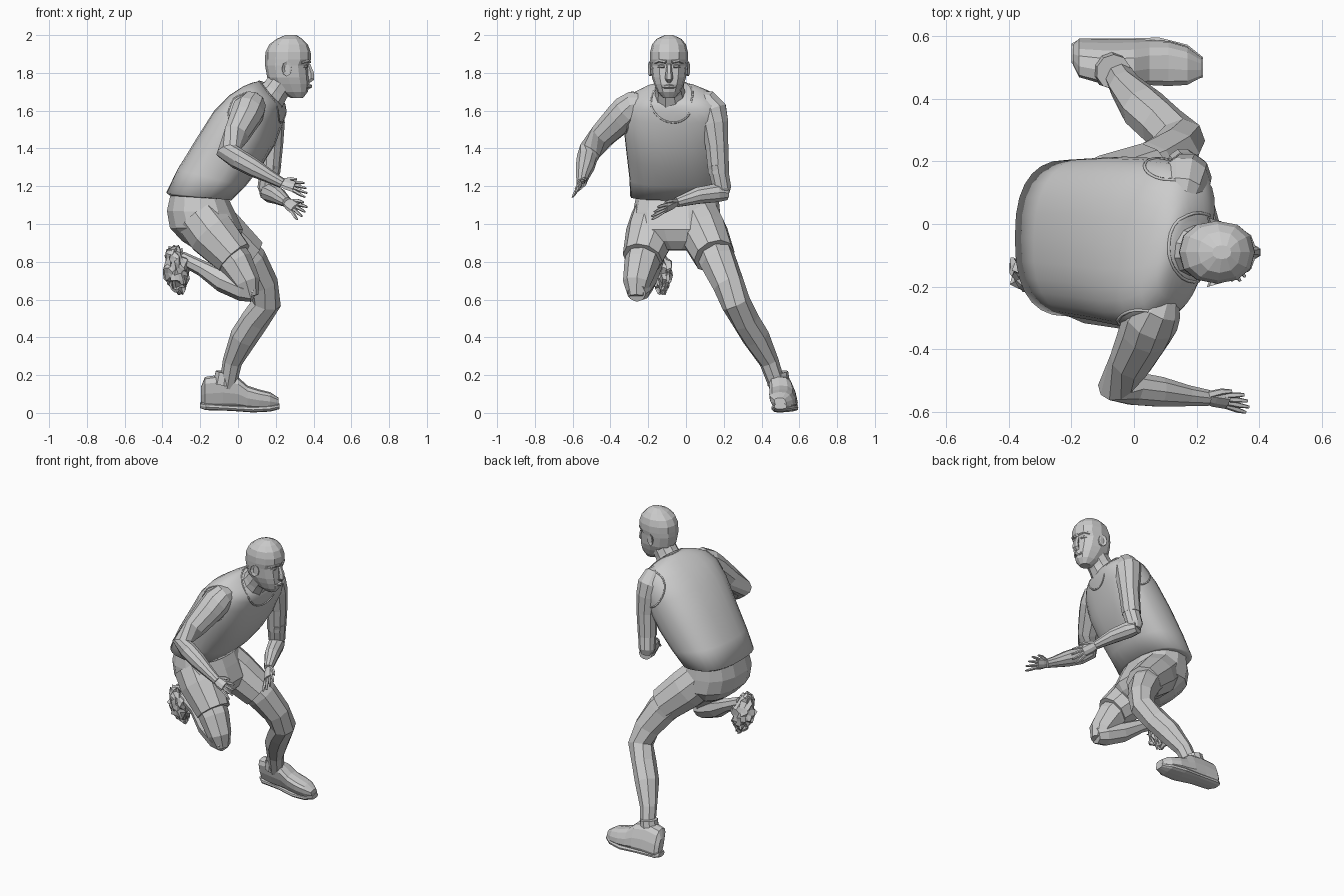
import bpy, bmesh, random
from math import cos, sin, pi
from mathutils import Vector as V
from mathutils.bvhtree import BVHTree

random.seed(4)


def spow(t, p):
    return (abs(t) ** p) * (1 if t >= 0 else -1)


def skin(bm, rings, n=8, p=1.0):
    """Loft closed rings given as (centre, half-width vector, half-depth vector)."""
    loops = []
    for c, u, v in rings:
        loops.append([bm.verts.new(c + u * spow(cos(2 * pi * i / n), p) + v * spow(sin(2 * pi * i / n), p))
                      for i in range(n)])
    for a, b in zip(loops, loops[1:]):
        for i in range(n):
            j = (i + 1) % n
            bm.faces.new((a[i], a[j], b[j], b[i]))
    bm.faces.new(loops[0][::-1])
    bm.faces.new(loops[-1])


def tube(bm, pts, n=8, flat=1.0, side=(0, 1, 0)):
    """Limb through (x, y, z, radius) points; rings lie square to the path."""
    ps = [V(q[:3]) for q in pts]
    rings = []
    for i, q in enumerate(pts):
        d = V((0, 0, 0))
        if i > 0:
            d += (ps[i] - ps[i - 1]).normalized()
        if i < len(ps) - 1:
            d += (ps[i + 1] - ps[i]).normalized()
        d.normalize()
        u = V(side) - d * d.dot(V(side))
        u.normalize()
        rings.append((ps[i], u * q[3], d.cross(u) * q[3] * flat))
    skin(bm, rings, n)


def finish(name, bm, smooth=False):
    bmesh.ops.recalc_face_normals(bm, faces=bm.faces)
    me = bpy.data.meshes.new(name)
    bm.to_mesh(me)
    bm.free()
    ob = bpy.data.objects.new(name, me)
    bpy.context.collection.objects.link(ob)
    if smooth:
        me.shade_smooth()
    return ob


def limb(name, *paths, n=8, side=(0, 1, 0)):
    bm = bmesh.new()
    for pts in paths:
        tube(bm, pts, n, 1, side)
    return finish(name, bm)


def profile(name, rows, n=12, p=0.85, smooth=False):
    """Body mass from rows (back x, back z, front x, front z, centre y, half-width, twist)."""
    bm = bmesh.new()
    rings = []
    for bx, bz, fx, fz, yc, hw, tw in rows:
        rings.append((V(((bx + fx) / 2, yc, (bz + fz) / 2)), V((tw, hw, 0)),
                      V(((fx - bx) / 2, 0, (fz - bz) / 2))))
    skin(bm, rings, n, p)
    return finish(name, bm, smooth)


# Sleeveless shirt leaning forward, shoulders twisted
shirt_rows = [(-.36, 1.15, -.06, 1.13, -.045, .235, 0), (-.38, 1.165, -.035, 1.125, -.045, .25, 0),
              (-.32, 1.29, .04, 1.20, -.045, .255, .01), (-.22, 1.45, .12, 1.30, -.05, .265, .02),
              (-.12, 1.60, .19, 1.42, -.06, .27, .035), (-.03, 1.685, .225, 1.53, -.065, .262, .05),
              (.04, 1.73, .24, 1.59, -.07, .225, .05), (.085, 1.75, .24, 1.625, -.075, .165, .035),
              (.12, 1.757, .235, 1.645, -.075, .09, .02)]
shirt = profile("shirt", shirt_rows, 28, .8, True)

# Neckline and armhole trims laid on the shirt surface
bm = bmesh.new()
bm.from_mesh(shirt.data)
tree = BVHTree.FromBMesh(bm)
bm.free()


def trim(name, c, u, v):
    cu = bpy.data.curves.new(name, 'CURVE')
    cu.dimensions = '3D'
    cu.bevel_depth = .005
    cu.bevel_resolution = 1
    sp = cu.splines.new('POLY')
    sp.points.add(27)
    sp.use_cyclic_u = True
    for i, pt in enumerate(sp.points):
        a = 2 * pi * i / 28
        hit = tree.find_nearest(V(c) + V(u) * cos(a) + V(v) * sin(a))[0]
        pt.co = (*hit, 1)
    bpy.context.collection.objects.link(bpy.data.objects.new(name, cu))


trim("neckline", (.18, -.075, 1.645), (0, .105, 0), (.07, 0, -.115))
trim("right_armhole", (.05, -.33, 1.60), (.09, 0, .06), (-.06, .03, .11))
trim("left_armhole", (.14, .20, 1.60), (.09, 0, .06), (-.06, -.03, .11))

# Shorts: seat plus two flared legs
profile("shorts_seat", [(-.355, 1.18, -.06, 1.16, -.045, .215, 0), (-.38, 1.07, -.01, 1.06, -.05, .23, 0),
                        (-.365, .98, .03, .97, -.05, .235, 0), (-.30, .91, .01, .91, -.05, .18, 0),
                        (-.22, .86, -.03, .865, -.05, .09, 0)], 14)
limb("right_shorts_leg", [(-.21, -.16, 1.04, .13), (-.14, -.185, .95, .135), (-.02, -.23, .82, .108)], n=10)
limb("left_shorts_leg", [(-.17, .05, 1.04, .13), (-.08, .095, .95, .13), (.05, .15, .83, .112)], n=10)

# Legs: right folded back, left planted
limb("right_leg", [(-.1, -.2, .9, .1), (-.01, -.235, .79, .093), (.045, -.26, .69, .074), (.065, -.262, .615, .045)],
     [(.085, -.262, .635, .05), (.03, -.25, .655, .066), (-.08, -.215, .70, .062), (-.19, -.17, .765, .042),
      (-.30, -.15, .82, .036)])
limb("left_leg", [(-.03, .13, .9, .1), (.06, .17, .80, .098), (.13, .225, .68, .084), (.15, .265, .58, .078),
                  (.09, .315, .49, .075), (.03, .37, .40, .074), (-.03, .44, .27, .052), (-.055, .485, .14, .045)])


# Planted shoe and sole, rolled inward, from rows (x, centre y, half-width, bottom z, top z)
def shoe(name, rows):
    bm = bmesh.new()
    skin(bm, [(V((x, y, (b + t) / 2)), V((0, w, w * .08)), V((0, (b - t) * .16, (t - b) / 2)))
              for x, y, w, b, t in rows], 12, .7)
    return finish(name, bm)


shoe("left_shoe", [(-.195, .54, .025, .05, .14), (-.175, .53, .05, .02, .19), (-.08, .515, .062, .02, .205),
                   (.0, .515, .064, .02, .19), (.05, .515, .066, .02, .145), (.11, .512, .068, .02, .125),
                   (.17, .505, .058, .02, .11), (.215, .50, .03, .03, .08)])
shoe("left_shoe_sole", [(-.2, .545, .03, .025, .055), (-.17, .54, .052, .015, .055), (-.04, .535, .056, .012, .045),
                        (.08, .525, .070, .004, .04), (.17, .512, .060, .008, .045), (.22, .50, .032, .02, .05)])
limb("left_shoe_collar", [(-.075, .492, .15, .06), (-.065, .485, .215, .056)], n=10)

# Raised right shoe, crumpled
bm = bmesh.new()
tube(bm, [(-.345, -.175, .875, .025), (-.335, -.165, .83, .05), (-.325, -.15, .775, .07), (-.32, -.14, .72, .064),
          (-.31, -.135, .675, .04), (-.30, -.13, .635, .012)], 12)
bmesh.ops.subdivide_edges(bm, edges=bm.edges[:], cuts=1, use_grid_fill=True)
for v in bm.verts:
    v.co += V([random.uniform(-.013, .013) for _ in range(3)])
finish("right_shoe", bm)

# Arms
limb("right_arm", [(.10, -.22, 1.645, .045), (.08, -.265, 1.635, .075), (.055, -.305, 1.60, .09),
                   (.035, -.35, 1.56, .085), (-.01, -.44, 1.47, .07), (-.055, -.51, 1.385, .062),
                   (-.0, -.525, 1.345, .055), (.08, -.535, 1.30, .05), (.17, -.548, 1.25, .035),
                   (.235, -.555, 1.215, .027)], n=10, side=(.4, 0, 1))
limb("left_arm", [(.15, .07, 1.66, .045), (.155, .105, 1.648, .068), (.16, .135, 1.60, .085),
                  (.17, .15, 1.53, .078), (.175, .163, 1.42, .064), (.165, .173, 1.27, .058)],
     [(.175, .165, 1.32, .055), (.155, .19, 1.19, .052), (.155, .195, 1.155, .035)],
     [(.15, .215, 1.165, .04), (.17, .16, 1.165, .052), (.21, .06, 1.15, .046), (.26, -.05, 1.115, .027)],
     n=10, side=(1, 0, 0))


# Hands: palm, four spread fingers and a thumb
def hand(name, wrist, tip, across):
    bm = bmesh.new()
    w, d, s = V(wrist), V(tip) - V(wrist), V(across)
    tube(bm, [(*w, .024), (*(w + d * .25), .035), (*(w + d * .52), .036)], 8, .5, s)
    for k in range(4):
        o = (k - 1.5) * .018
        tube(bm, [(*(w + d * .48 + s * o), .010), (*(w + d * .75 + s * o * 1.5), .009),
                  (*(w + d * (1 - .07 * abs(k - 1.3)) + s * o * 1.7), .005)], 5, 1, s)
    tube(bm, [(*(w + d * .15 + s * .02), .013), (*(w + d * .4 + s * .045), .011),
              (*(w + d * .62 + s * .055), .006)], 5, 1, s)
    finish(name, bm)


hand("right_hand", (.22, -.553, 1.222), (.37, -.575, 1.175), (0, .6, .8))
hand("left_hand", (.255, -.04, 1.118), (.35, -.18, 1.05), (.6, .3, .7))

# Neck and head
limb("neck", [(.12, -.075, 1.60, .115), (.165, -.08, 1.665, .088), (.20, -.085, 1.71, .076),
              (.25, -.09, 1.78, .074)], n=10)
head_rows = [(1.668, .28, .345, .032), (1.70, .215, .37, .06), (1.74, .175, .378, .078), (1.775, .155, .376, .09),
             (1.84, .143, .37, .097), (1.87, .143, .386, .1), (1.91, .145, .385, .1), (1.95, .165, .37, .09),
             (1.98, .205, .34, .066), (2.0, .25, .31, .022)]
profile("head", [(b, z, f, z, -.09, w, 0) for z, b, f, w in head_rows], 12, .9)

# Facial features
bm = bmesh.new()
tube(bm, [(.372, -.09, 1.845, .012), (.386, -.09, 1.80, .018), (.386, -.09, 1.772, .022), (.372, -.09, 1.758, .016)], 6)
finish("nose", bm)
limb("lips", [(.36, -.125, 1.725, .006), (.38, -.09, 1.729, .013), (.36, -.055, 1.725, .006)], n=6, side=(0, 0, 1))
for name, sgn in (("right", -1), ("left", 1)):
    limb(name + "_brow", [(.380, -.09 + sgn * .015, 1.858, .009), (.366, -.09 + sgn * .048, 1.866, .011),
                          (.335, -.09 + sgn * .072, 1.855, .008)], n=6, side=(0, 0, 1))
    limb(name + "_eye", [(.366, -.09 + sgn * .024, 1.833, .006), (.358, -.09 + sgn * .042, 1.836, .011),
                         (.344, -.09 + sgn * .058, 1.833, .006)], n=6, side=(0, 0, 1))
    bm = bmesh.new()
    y = -.09 + sgn * .098
    skin(bm, [(V((.265, y - sgn * .02, 1.82)), V((.02, 0, 0)), V((0, 0, .032))),
              (V((.258, y + sgn * .006, 1.822)), V((.026, sgn * -.008, 0)), V((0, 0, .04))),
              (V((.26, y + sgn * .002, 1.822)), V((.014, 0, 0)), V((0, 0, .024)))], 8)
    finish(name + "_ear", bm)
